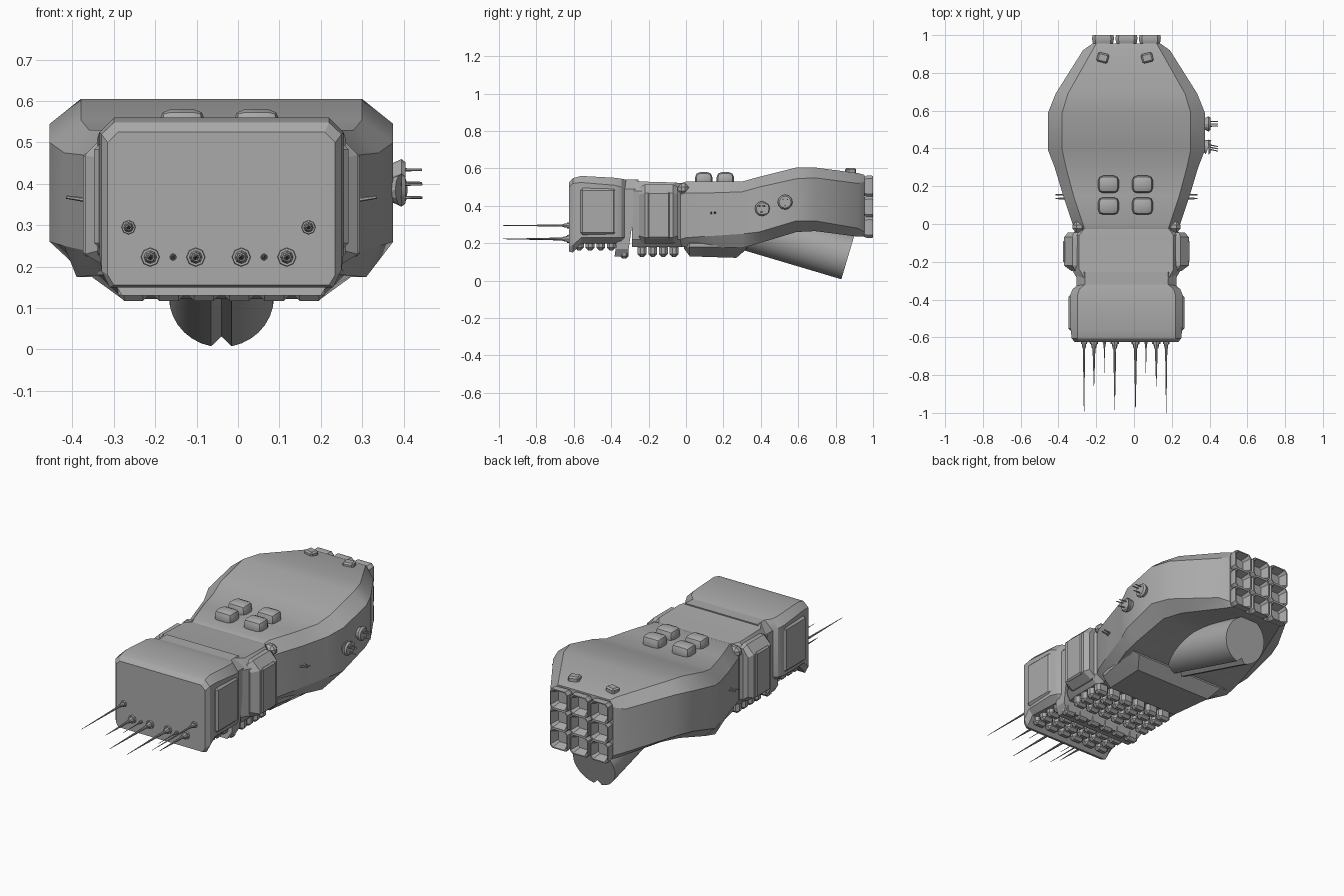
import bpy, bmesh, math
from mathutils import Vector, Matrix

cube = bpy.data.objects.get("Cube")
if cube:
    bpy.data.objects.remove(cube)

CX = -0.04  # hull centre line

grey = bpy.data.materials.new("hull_grey")
grey.use_nodes = True
GREY = (0.4, 0.4, 0.4, 1)
grey.diffuse_color = GREY
grey.node_tree.nodes["Principled BSDF"].inputs["Base Color"].default_value = GREY


def finish(name, bm, angle=25):
    bmesh.ops.recalc_face_normals(bm, faces=bm.faces)
    mesh = bpy.data.meshes.new(name)
    bm.to_mesh(mesh)
    bm.free()
    mesh.materials.append(grey)
    ob = bpy.data.objects.new(name, mesh)
    bpy.context.collection.objects.link(ob)
    bpy.ops.object.select_all(action='DESELECT')
    ob.select_set(True)
    bpy.context.view_layer.objects.active = ob
    bpy.ops.object.shade_smooth_by_angle(angle=math.radians(angle))
    return ob


def loft(name, rings):
    """Skin a list of equal-length point rings and cap both ends."""
    bm = bmesh.new()
    rows = [[bm.verts.new(p) for p in ring] for ring in rings]
    n = len(rows[0])
    for a, b in zip(rows, rows[1:]):
        for i in range(n):
            j = (i + 1) % n
            bm.faces.new((a[i], a[j], b[j], b[i]))
    bm.faces.new(rows[0])
    bm.faces.new(rows[-1])
    return finish(name, bm)


def section(y, side, top, bottom, z0, z1, z2, z3):
    """Eight-sided hull section: half widths, then heights from the bottom up."""
    half = [(bottom, z0), (side, z1), (side, z2), (top, z3)]
    return [(CX + x, y, z) for x, z in half] + [(CX - x, y, z) for x, z in reversed(half)]


def hull(name, rows):
    return loft(name, [section(*r) for r in rows])


def square(cx, y, cz, r, cut):
    pts = [(r, -cut), (r, cut), (cut, r), (-cut, r), (-r, cut), (-r, -cut), (-cut, -r), (cut, -r)]
    return [(cx + x, y, cz + z) for x, z in pts]


def block(name, centre, size, bevel=0.01, turn=0, segments=1):
    bm = bmesh.new()
    bmesh.ops.create_cube(bm, size=1)
    bmesh.ops.scale(bm, vec=size, verts=bm.verts)
    bmesh.ops.bevel(bm, geom=bm.edges[:], offset=bevel, segments=segments,
                    profile=0.5, affect='EDGES')
    bmesh.ops.transform(bm, verts=bm.verts,
                        matrix=Matrix.Translation(centre) @ Matrix.Rotation(turn, 4, 'Z'))
    return finish(name, bm)


def rod(name, start, end, r1, r2, sides=8):
    start, end = Vector(start), Vector(end)
    axis = end - start
    bm = bmesh.new()
    bmesh.ops.create_cone(bm, cap_ends=True, segments=sides, radius1=r1, radius2=r2,
                          depth=axis.length)
    spin = axis.to_track_quat('Z', 'Y').to_matrix().to_4x4()
    bmesh.ops.transform(bm, verts=bm.verts, matrix=Matrix.Translation((start + end) / 2) @ spin)
    return finish(name, bm)


# Main hull, swelling then tapering to the engines
hull("rear_hull", [
    (-0.03, 0.27, 0.22, 0.22, 0.18, 0.22, 0.46, 0.52),
    (0.0, 0.285, 0.23, 0.24, 0.18, 0.23, 0.47, 0.53),
    (0.15, 0.335, 0.28, 0.29, 0.18, 0.24, 0.47, 0.53),
    (0.3, 0.38, 0.32, 0.35, 0.175, 0.25, 0.475, 0.53),
    (0.39, 0.415, 0.34, 0.35, 0.2, 0.26, 0.5, 0.555),
    (0.59, 0.415, 0.34, 0.33, 0.26, 0.32, 0.545, 0.605),
    (0.69, 0.375, 0.31, 0.29, 0.265, 0.32, 0.55, 0.605),
    (0.92, 0.23, 0.18, 0.18, 0.235, 0.28, 0.52, 0.575),
    (0.955, 0.18, 0.16, 0.16, 0.235, 0.26, 0.53, 0.565)])

# Keel under the main hull
hull("keel_plate", [
    (-0.01, 0.22, 0.2, 0.2, 0.17, 0.18, 0.2, 0.22),
    (0.02, 0.27, 0.24, 0.22, 0.13, 0.18, 0.2, 0.22),
    (0.27, 0.32, 0.28, 0.24, 0.122, 0.18, 0.2, 0.22),
    (0.33, 0.32, 0.28, 0.28, 0.175, 0.18, 0.2, 0.22)])

# Middle section with side pods
hull("middle_section", [
    (-0.29, 0.26, 0.22, 0.24, 0.18, 0.22, 0.48, 0.54),
    (-0.24, 0.29, 0.25, 0.25, 0.18, 0.22, 0.48, 0.53),
    (-0.06, 0.29, 0.25, 0.25, 0.18, 0.22, 0.48, 0.525),
    (-0.02, 0.26, 0.22, 0.22, 0.18, 0.22, 0.46, 0.52)])
hull("side_pods", [
    (-0.25, 0.29, 0.27, 0.27, 0.21, 0.24, 0.46, 0.5),
    (-0.22, 0.33, 0.285, 0.28, 0.2, 0.23, 0.47, 0.515),
    (-0.07, 0.33, 0.285, 0.28, 0.2, 0.23, 0.47, 0.515),
    (-0.045, 0.31, 0.28, 0.27, 0.21, 0.24, 0.46, 0.5)])

# Neck collar, leaning forward at the bottom
collar = [section(y, 0.265, 0.22, 0.24, 0.13, 0.17, 0.49, 0.54) for y in (-0.33, -0.26)]
loft("neck_collar", [[(x, y - 0.14 * (0.5 - z), z) for x, y, z in ring] for ring in collar])

# Head
hull("head", [
    (-0.625, 0.275, 0.25, 0.26, 0.155, 0.18, 0.5, 0.525),
    (-0.605, 0.29, 0.26, 0.27, 0.15, 0.19, 0.52, 0.548),
    (-0.56, 0.295, 0.26, 0.27, 0.2, 0.23, 0.525, 0.56),
    (-0.38, 0.3, 0.26, 0.26, 0.2, 0.23, 0.51, 0.55),
    (-0.345, 0.285, 0.25, 0.25, 0.2, 0.23, 0.5, 0.545),
    (-0.32, 0.255, 0.22, 0.22, 0.2, 0.23, 0.49, 0.54)])

# Raised side panels on the head and shoulder knuckles
for s in (-1, 1):
    block("head_side_panel", (CX + s * 0.29, -0.47, 0.37), (0.035, 0.19, 0.25), 0.012)
    block("shoulder_knuckle", (CX + s * 0.25, -0.015, 0.49), (0.07, 0.06, 0.06), 0.02)
    block("pod_panel", (CX + s * 0.325, -0.145, 0.35), (0.02, 0.12, 0.25), 0.008)

# Rows of lumps under the head, collar and middle section
for first, count, z in ((-0.57, 4, 0.195), (-0.33, 1, 0.15), (-0.235, 4, 0.16)):
    for row in range(count):
        for col in range(6):
            block("belly_lump", (CX + (col - 2.5) * 0.085, first + row * 0.057, z),
                  (0.075, 0.047, 0.065), 0.014)

# Engine nozzles, three by three
for i in (-1, 0, 1):
    for k in (-1, 0, 1):
        rings = [(0.93, 0.04), (0.965, 0.056), (0.985, 0.058), (1.0, 0.055),
                 (1.0, 0.049), (0.955, 0.034)]
        loft("engine_nozzle", [square(CX + i * 0.124, y, 0.395 + k * 0.11, r, r * 0.72)
                               for y, r in rings])

# Slanted tube under the stern, with a notch along its bottom
start, end = Vector((CX, 0.2, 0.325)), Vector((CX, 0.866, 0.127))
axis = (end - start).normalized()
up = Vector((1, 0, 0)).cross(axis)
sides = 32
rings = []
for p in (start, end):
    ring = []
    for i in range(sides):
        a = math.tau * i / sides - math.pi / 2
        r = 0.1 if i == 0 else 0.127
        ring.append(p + Vector((1, 0, 0)) * r * math.cos(a) + up * r * math.sin(a))
    rings.append(ring)
loft("stern_tube", rings)

# Domes on the back and small stern hatches
for x in (-0.135, 0.045):
    for y in (0.095, 0.21):
        block("back_dome", (x, y, 0.54), (0.11, 0.092, 0.08), 0.026, 0, 2)
for x, turn in ((-0.165, -0.25), (0.07, 0.25)):
    block("stern_hatch", (x, 0.88, 0.585), (0.06, 0.05, 0.035), 0.008, turn)

# Long spikes on the face, mirrored about the centre line
for dx, z, tip, base in ((0.055, 0.223, -0.985, 0.024), (0.11, 0.223, -0.79, 0.009),
                         (0.165, 0.223, -0.86, 0.024), (0.2175, 0.295, -1.0, 0.018)):
    for s in (-1, 1):
        x = -0.047 + s * dx
        rod("spike_base", (x, -0.615, z), (x, -0.635, z), base, base * 0.9)
        rod("spike_socket", (x, -0.63, z), (x, -0.66, z), base * 0.7, base * 0.45)
        rod("spike", (x, -0.64, z), (x, tip, z), base * 0.35, 0.001)

# Thin aerials on both flanks
for s in (-1, 1):
    for y in (0.135, 0.155):
        rod("flank_aerial", (CX + s * 0.32, y, 0.36), (CX + s * 0.375, y, 0.368), 0.006, 0.004, 6)

# Dishes on the left flank
for y, z, lean in ((0.42, 0.385, -0.02), (0.53, 0.42, 0)):
    hub = Vector((0.365, y, z))
    face = hub + Vector((0.03, lean * 0.6, 0))
    rod("dish_mount", hub, face, 0.026, 0.04, 12)
    rod("dish_rim", face, face + Vector((0.01, 0, 0)), 0.04, 0.032, 12)
    for dy, dz in ((-0.012, 0.014), (0.012, 0.014), (0, -0.018)):
        p = face + Vector((0, dy, dz))
        rod("dish_prong", p, p + Vector((0.05, lean * 0.5, 0)), 0.004, 0.003, 6)
